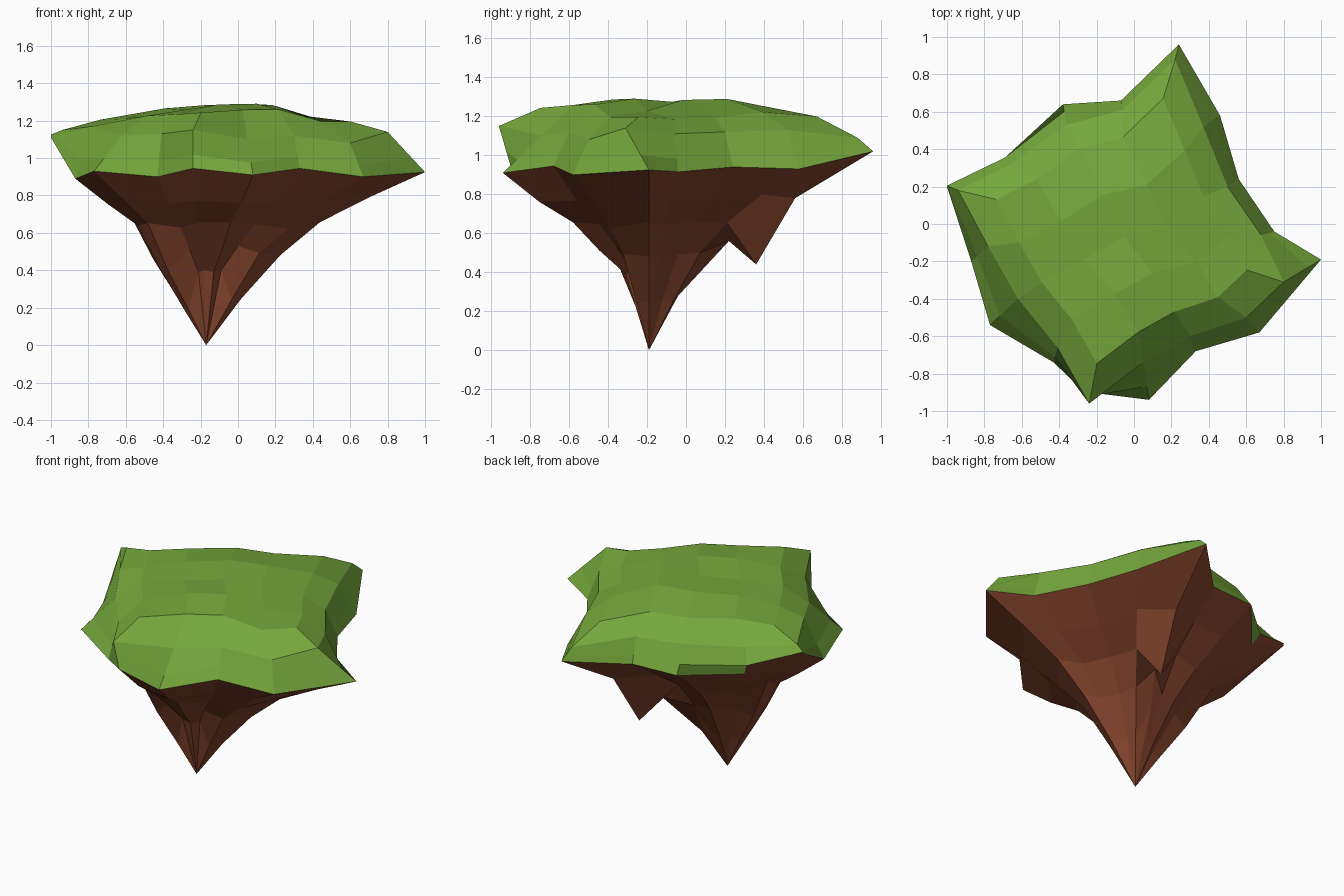
import bpy
import bmesh
import random
from mathutils import Vector

random.seed(4)
if bpy.data.objects.get("Cube"):
    bpy.data.objects.remove(bpy.data.objects["Cube"])


def make_material(name, colour):
    material = bpy.data.materials.new(name)
    material.use_nodes = True
    material.diffuse_color = colour
    material.node_tree.nodes["Principled BSDF"].inputs["Base Color"].default_value = colour
    return material


def wobble(amount):
    return random.uniform(-amount, amount)


def add_loops(builder, rings):
    return [[builder.verts.new(point) for point in ring] for ring in rings]


def bridge(builder, first, second):
    """Join two closed loops with quads and return the quads."""
    count = len(first)
    return [builder.faces.new((first[i], first[(i + 1) % count],
                               second[(i + 1) % count], second[i]))
            for i in range(count)]


def finish(builder, name, materials):
    mesh = bpy.data.meshes.new(name)
    builder.to_mesh(mesh)
    builder.free()
    for material in materials:
        mesh.materials.append(material)
    bpy.context.scene.collection.objects.link(bpy.data.objects.new(name, mesh))


def clamp(value):
    return max(0, min(1, value))


def ground_height(point):
    """Plateau that steps down to the left, right and back ends."""
    right_step = clamp((point.x - .2) / .15)
    left_slope = clamp((-point.x - .1) / .6)
    back_slope = clamp((point.y - .4) / .3)
    return 1.28 - .07 * right_step - .05 * left_slope - .06 * back_slope


grass = make_material("grass green", (.18, .39, .045, 1))
earth = make_material("earth brown", (.24, .06, .027, 1))

# Jagged rim shared by the turf and the rock, counter-clockwise from the left tip
rim = [Vector(p) for p in (
    (-1, .2, 1.11), (-.87, -.2, .89), (-.77, -.54, .93), (-.43, -.74, .9),
    (-.24, -.9, .945), (.08, -.94, .91), (.33, -.68, .945), (.67, -.58, .9),
    (1, -.19, .925), (.75, -.04, .915), (.56, .24, .94), (.46, .58, .93),
    (.24, .96, 1.02), (-.07, .66, .97), (-.38, .64, .97), (-.65, .32, .93))]

# Upper edge of the turf's side wall
shoulder = [Vector(p) for p in (
    (-.94, .18, 1.15), (-.78, -.12, 1.17), (-.62, -.4, 1.12), (-.41, -.66, 1.13),
    (-.24, -.96, 1.15), (.05, -.74, 1.1), (.3, -.6, 1.12), (.6, -.5, 1.08),
    (.8, -.31, 1.14), (.68, -.06, 1.11), (.5, .2, 1.12), (.37, .52, 1.13),
    (.22, .88, 1.09), (-.06, .61, 1.13), (-.36, .53, 1.13), (-.66, .32, 1.11))]
lip = [low.lerp(high, .35) for low, high in zip(rim, shoulder)]

# Overhang at the back of the left tip
lip[0] = Vector((-1, .205, 1.125))
lip[-1] = Vector((-.69, .355, 1.01))

# Border of the plateau
crown = Vector((-.06, -.03, 0))
border = []
for edge in shoulder:
    point = crown.lerp(edge, .77)
    point.z = ground_height(point) - .02 + wobble(.01)
    border.append(point)

# Turf: side walls, with bare earth under the overhang
turf = bmesh.new()
loops = add_loops(turf, (rim, lip, shoulder, border))
wall = bridge(turf, loops[0], loops[1])
wall[-1].material_index = 1
bridge(turf, loops[1], loops[2])
bridge(turf, loops[2], loops[3])

# Plateau: a square patch of quads stretched between the four corners
side = 4
grid = {}
for u in range(side + 1):
    for v in range(side + 1):
        near, far = u, 3 * side - u
        start, end = -v % (4 * side), side + v
        if v == 0 or v == side:
            grid[u, v] = loops[3][near if v == 0 else far]
        elif u == 0 or u == side:
            grid[u, v] = loops[3][start if u == 0 else end]
        else:
            s, t = u / side, v / side
            across = border[near].lerp(border[far], t)
            along = border[start].lerp(border[end], s)
            corners = border[0].lerp(border[side], s).lerp(
                border[3 * side].lerp(border[2 * side], s), t)
            point = across + along - corners
            point.z = ground_height(point) + wobble(.015)
            grid[u, v] = turf.verts.new(point)
for u in range(side):
    for v in range(side):
        turf.faces.new((grid[u, v], grid[u + 1, v], grid[u + 1, v + 1], grid[u, v + 1]))
finish(turf, "grass_top", (grass, earth))

# Rock: rings narrowing unevenly towards the lowest point
apex = Vector((-.17, -.19, 0))
rock_rings = [rim]
for reach, height, left_drop, front_lift in (
        (.75, .77, 0, 0), (.52, .65, 0, 0), (.34, .49, .09, .03), (.16, .25, .06, .14)):
    ring = []
    for edge in rim:
        point = apex.lerp(edge, reach)
        lift = (edge.z - .92) * reach
        point.z = height + lift + wobble(.035 * reach)
        if edge.x < -.7:
            point.z -= left_drop
        elif edge.y < -.65:
            point.z += front_lift
        ring.append(point)
    rock_rings.append(ring)

# Small second stalactite hanging below the back corner
back = 12
stalactite = ((.14, .56, .78), (.09, .36, .44), (.02, .22, .56), (-.1, .04, .43))
for ring, point in zip(rock_rings[1:], stalactite):
    ring[back] = Vector(point)

rock = bmesh.new()
loops = add_loops(rock, rock_rings)
for upper, lower in zip(loops, loops[1:]):
    bridge(rock, lower, upper)
tip = rock.verts.new(apex)
for i, vert in enumerate(loops[-1]):
    rock.faces.new((vert, loops[-1][i - 1], tip))
finish(rock, "rock_underside", (earth,))
